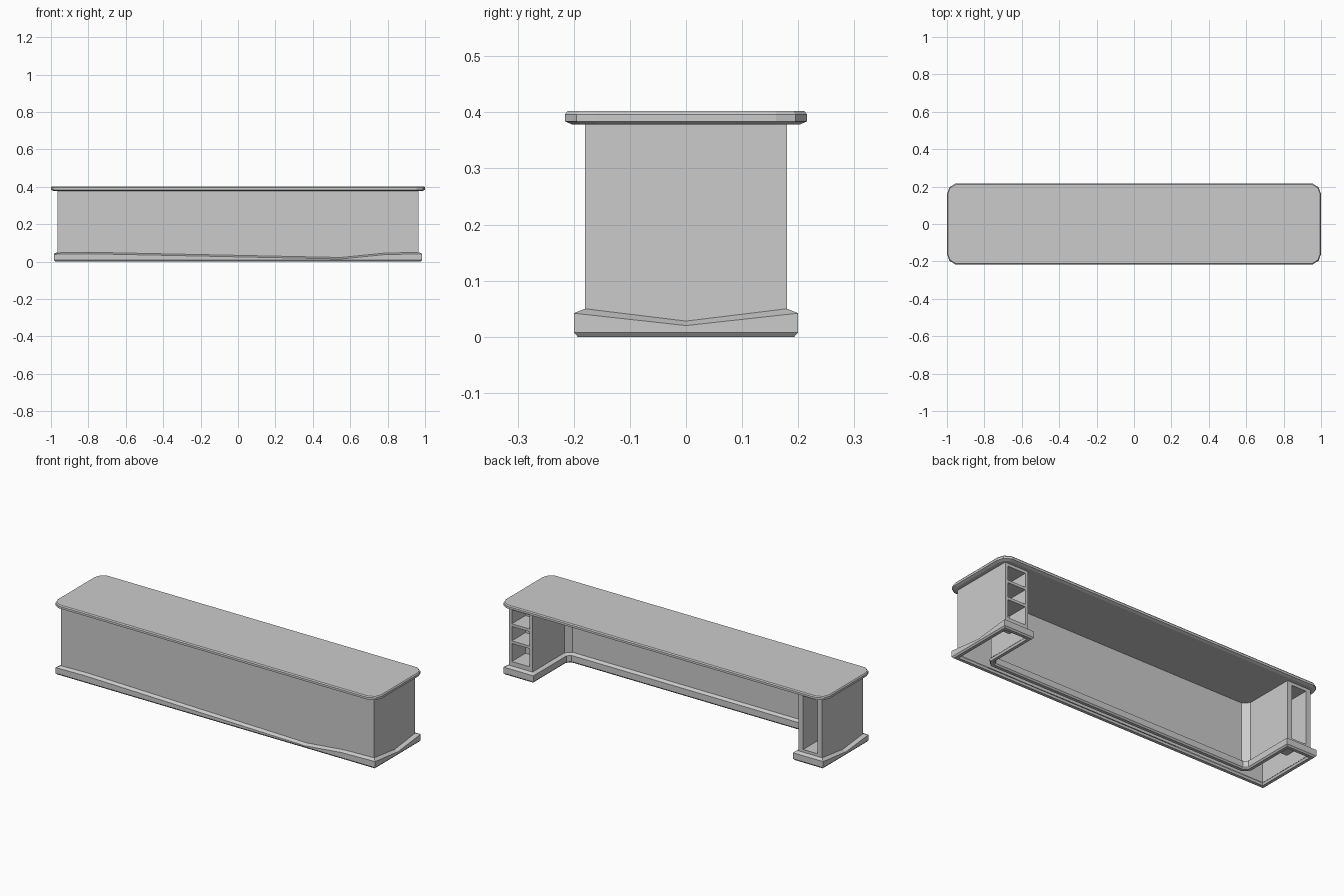
import bpy
from mathutils import Vector

if "Cube" in bpy.data.objects:
    bpy.data.objects.remove(bpy.data.objects["Cube"])


def make(name, faces):
    """Build a mesh object from a list of polygons, welding shared points."""
    index, verts, polys = {}, [], []
    for f in faces:
        poly = []
        for p in f:
            key = tuple(round(c, 5) for c in p)
            if key not in index:
                index[key] = len(verts)
                verts.append(key)
            poly.append(index[key])
        polys.append(poly)
    me = bpy.data.meshes.new(name)
    me.from_pydata(verts, [], polys)
    me.update()
    ob = bpy.data.objects.new(name, me)
    bpy.context.collection.objects.link(ob)
    return ob


def offset(pts, d):
    """Mitred offset of a counter-clockwise outline (positive = outward)."""
    out = []
    for i, p in enumerate(pts):
        a, b, c = (Vector(q[:2]) for q in (pts[i - 1], p, pts[(i + 1) % len(pts)]))
        e1, e2 = (b - a).normalized(), (c - b).normalized()
        n1, n2 = Vector((e1.y, -e1.x)), Vector((e2.y, -e2.x))
        out.append(b + (n1 + n2) * d / (1 + n1.dot(n2)))
    return out


def ring(pts, d, z):
    """Offset outline at a height, or at one height per point."""
    zs = z if isinstance(z, list) else [z] * len(pts)
    return [(p.x, p.y, h) for p, h in zip(offset(pts, d), zs)]


def loft(rings):
    n = len(rings[0])
    return [(a[i], a[(i + 1) % n], b[(i + 1) % n], b[i])
            for a, b in zip(rings, rings[1:]) for i in range(n)]


# U-shaped footprint: x, y, height of the plinth's uneven top edge
U = [(-.965, -.18, .047), (-.80, -.18, .05), (.55, -.18, .022), (.78, -.18, .045),
     (.965, -.18, .05), (.965, 0, .028), (.965, .18, .05), (.82, .18, .05),
     (.82, -.10, .05), (.79, -.13, .05), (-.79, -.13, .05), (-.82, -.10, .05),
     (-.82, .18, .05), (-.965, .18, .05), (-.965, 0, .028)]
tops = [p[2] for p in U]
TOP = .38

# Plinth: hollow bevelled band around the footprint
make("plinth", loft([ring(U, -.008, .012), ring(U, -.004, 0), ring(U, .013, 0), ring(U, .02, .008),
                     ring(U, .02, [z - .008 for z in tops]), ring(U, 0, tops)]))

# Body walls: open shell, leaving the two pedestal backs for the shelf fronts
walls = loft([ring(U, 0, .02), ring(U, 0, TOP)])
make("body_walls", [f for f in walls if not all(abs(p[1] - .18) < 1e-4 for p in f)])


def shelf_front(name, x0, x1, side, cells, depth):
    """Pedestal back panel with open pockets; cells are (bottom, top) heights."""
    y = .18
    def quad(xa, xb, za, zb):
        return [(xb, y, za), (xa, y, za), (xa, y, zb), (xb, y, zb)]
    a, b = x0 + side, x1 - side
    faces = [quad(x0, a, .02, TOP), quad(b, x1, .02, TOP)]
    edges = [.02] + [z for c in cells for z in c] + [TOP]
    for lo, hi in zip(edges[::2], edges[1::2]):
        faces.append(quad(a, b, lo, hi))
    for lo, hi in cells:
        rim = quad(a, b, lo, hi)
        deep = [(px, py - depth, pz) for px, py, pz in rim]
        faces += loft([rim, deep]) + [deep]
    make(name, faces)


# Three-shelf pedestal on one side, tall cubby on the other
shelf_front("three_shelves", .82, .965, .018, [(.075, .175), (.19, .27), (.285, .362)], .12)
shelf_front("tall_cubby", -.965, -.82, .028, [(.065, .362)], .145)

# Counter top with clipped corners and a bevelled edge
q = [(1, .16), (.988, .195), (.955, .216)]
outline = (q + [(-x, y) for x, y in q[::-1]] + [(-x, -y) for x, y in q]
           + [(x, -y) for x, y in q[::-1]])
rings = [ring(outline, -.014, .378), ring(outline, 0, .384),
         ring(outline, 0, .396), ring(outline, -.005, .402)]
make("counter_top", loft(rings) + [rings[0][::-1], rings[-1]])
